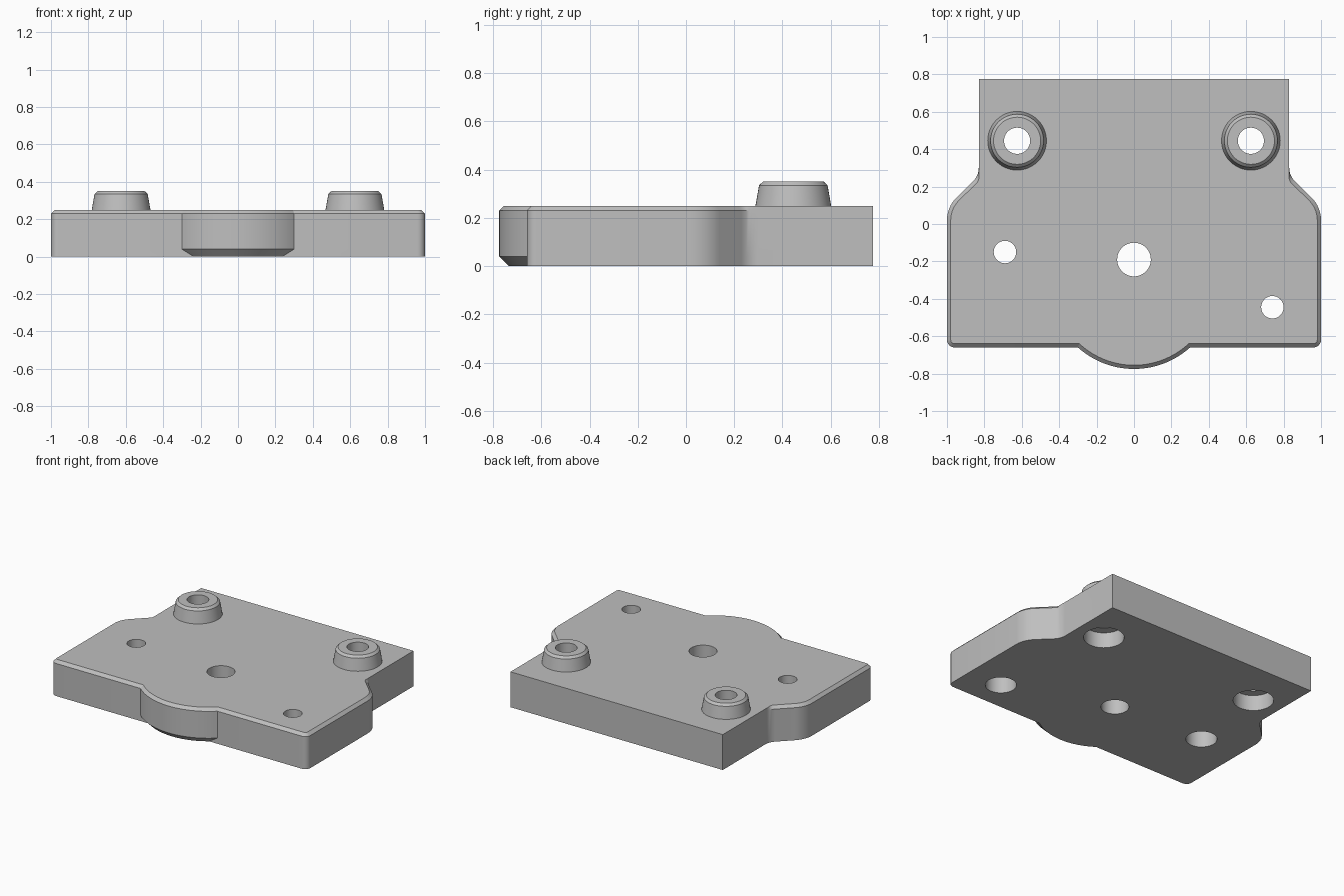
import bpy, bmesh
from math import sin, cos, radians, sqrt, asin, degrees, pi
from mathutils import Vector

if "Cube" in bpy.data.objects:
    bpy.data.objects.remove(bpy.data.objects["Cube"])

grey = bpy.data.materials.new("light_grey")
grey.use_nodes = True
colour = (0.52, 0.52, 0.52, 1)
grey.diffuse_color = colour
grey.node_tree.nodes["Principled BSDF"].inputs["Base Color"].default_value = colour

HEIGHT, CHAMFER, FRONT, BACK = 0.25, 0.02, -0.66, 0.775
BULGE_R, BULGE_Y, BULGE_CUT = 0.449, -0.326, 0.04


def arc(cx, cy, r, a0, a1, n):
    angles = [radians(a0 + (a1 - a0) * i / n) for i in range(n + 1)]
    return [Vector((cx + r * cos(a), cy + r * sin(a))) for a in angles]


def outline(bulge_r):
    """Plate outline, counter-clockwise, mirrored about x = 0."""
    end = degrees(asin(sqrt(bulge_r ** 2 - (FRONT - BULGE_Y) ** 2) / bulge_r))
    half = arc(0, BULGE_Y, bulge_r, -90, -90 + end, 14)
    half += arc(0.96, FRONT + 0.04, 0.04, -90, 0, 6)
    half += arc(0.83, 0.02, 0.17, 0, 45, 8)
    half += arc(0.93, 0.30, 0.10, 225, 180, 6)
    half.append(Vector((0.83, BACK)))
    return half + [Vector((-p.x, p.y)) for p in reversed(half[1:])]


def inset(points, d):
    """Move the outline inwards, running out into the straight rear sides."""
    result = []
    for i, p in enumerate(points):
        if p.y > BACK - 0.01:
            result.append(p.copy())
            continue
        a = (p - points[i - 1]).normalized()
        b = (points[(i + 1) % len(points)] - p).normalized()
        na, nb = Vector((-a.y, a.x)), Vector((-b.y, b.x))
        q = p + (na + nb) * d / (1 + na.dot(nb))
        if q.y > 0.15 and abs(q.x) < 0.83:
            q.x = 0.83 if q.x > 0 else -0.83
        result.append(q)
    return result


def finish(name, bm):
    bmesh.ops.recalc_face_normals(bm, faces=bm.faces)
    mesh = bpy.data.meshes.new(name)
    bm.to_mesh(mesh)
    bm.free()
    mesh.materials.append(grey)
    obj = bpy.data.objects.new(name, mesh)
    bpy.context.collection.objects.link(obj)
    return obj


def bridge(bm, rings, closed=False):
    pairs = list(zip(rings, rings[1:]))
    if closed:
        pairs.append((rings[-1], rings[0]))
    for low, high in pairs:
        n = len(low)
        for i in range(n):
            j = (i + 1) % n
            bm.faces.new((low[i], low[j], high[j], high[i]))


def smooth(obj):
    bpy.ops.object.select_all(action="DESELECT")
    obj.select_set(True)
    bpy.context.view_layer.objects.active = obj
    bpy.ops.object.shade_smooth_by_angle(angle=radians(25))


# Plate: stacked outlines give the top chamfer and the cut under the bulge
body = outline(BULGE_R)
layers = [(outline(BULGE_R - BULGE_CUT), 0), (body, BULGE_CUT),
          (body, HEIGHT - CHAMFER), (inset(body, CHAMFER), HEIGHT)]
bm = bmesh.new()
rings = [[bm.verts.new((p.x, p.y, z)) for p in pts] for pts, z in layers]
bridge(bm, rings)
bm.faces.new(rings[0])
bm.faces.new(rings[-1])
plate = finish("plate", bm)


# Holes: through bores, some with a wider counterbore from below
def drill(x, y, r, top):
    bm = bmesh.new()
    bmesh.ops.create_cone(bm, cap_ends=True, segments=48, radius1=r, radius2=r, depth=top + 0.1)
    bmesh.ops.translate(bm, verts=bm.verts, vec=(x, y, (top - 0.1) / 2))
    cutter = finish("hole_cutter", bm)
    cutter.hide_render = True
    mod = plate.modifiers.new("hole", "BOOLEAN")
    mod.operation, mod.solver, mod.object = "DIFFERENCE", "EXACT", cutter
    bpy.ops.object.select_all(action="DESELECT")
    bpy.context.view_layer.objects.active = plate
    plate.select_set(True)
    bpy.ops.object.modifier_apply(modifier=mod.name)
    bpy.data.objects.remove(cutter)


BOSS_X, BOSS_Y, BORE = 0.625, 0.445, 0.07
holes = [(0, -0.19, 0.09, 0, 0), (-0.69, -0.15, 0.06, 0.1, 0.15), (0.74, -0.445, 0.06, 0.1, 0.15)]
holes += [(s * BOSS_X, BOSS_Y, BORE, 0.13, 0.11) for s in (-1, 1)]
for x, y, r, wide, depth in holes:
    drill(x, y, r, HEIGHT + 0.1)
    if wide:
        drill(x, y, wide, depth)
smooth(plate)

# Bosses: tapered hollow rings on the rear corners
profile = [(BORE, HEIGHT), (0.157, HEIGHT), (0.142, 0.335), (0.126, 0.35), (BORE, 0.35)]
for side, name in ((-1, "right_boss"), (1, "left_boss")):
    bm = bmesh.new()
    rings = [[bm.verts.new((side * BOSS_X + r * cos(2 * pi * i / 48),
                            BOSS_Y + r * sin(2 * pi * i / 48), z))
              for i in range(48)] for r, z in profile]
    bridge(bm, rings, closed=True)
    smooth(finish(name, bm))
